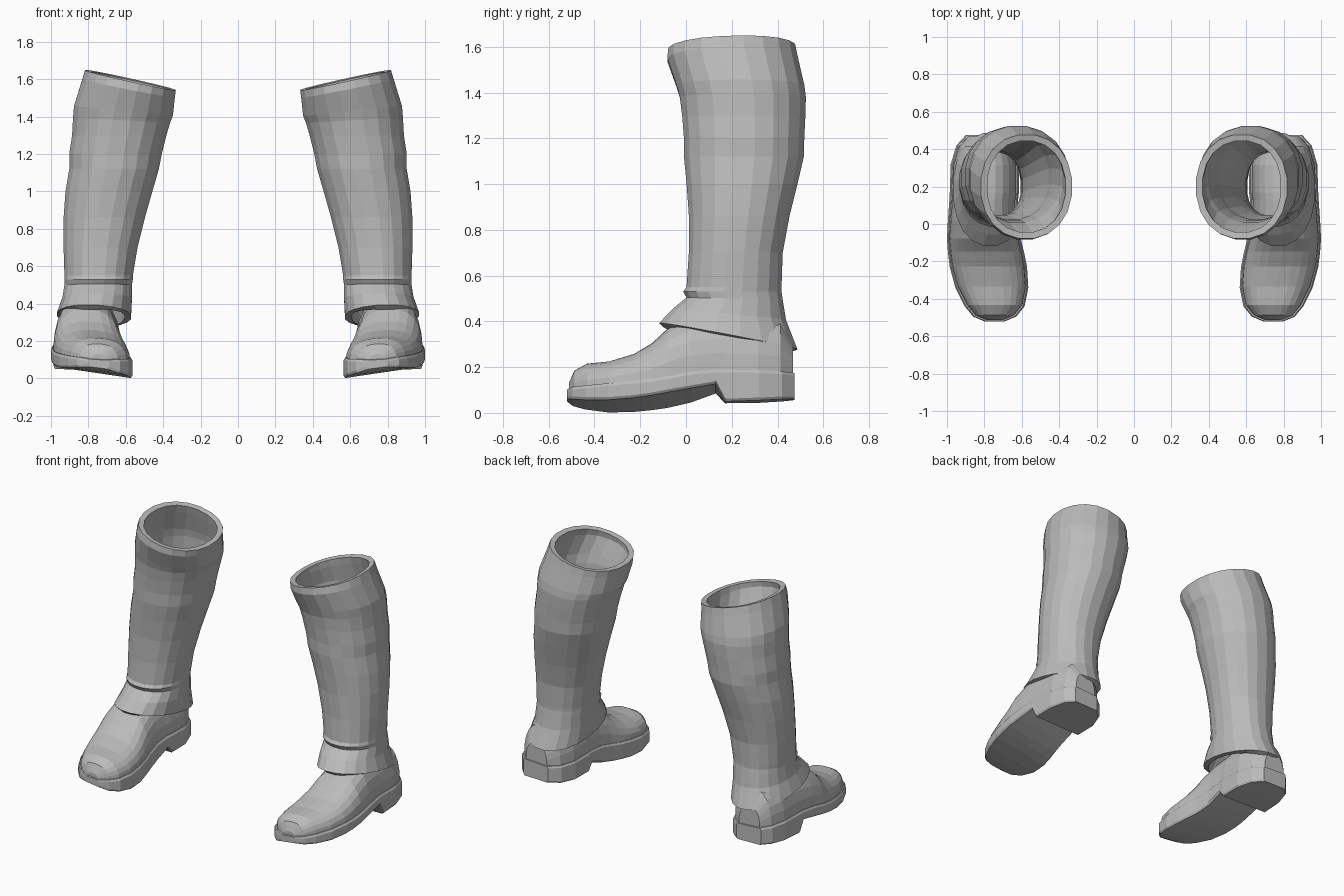
import bpy
import bmesh
from math import cos, sin, pi, copysign

cube = bpy.data.objects.get("Cube")
if cube:
    bpy.data.objects.remove(cube, do_unlink=True)

leather = bpy.data.materials.new("grey leather")
leather.use_nodes = True
grey = (0.5, 0.5, 0.5, 1.0)
leather.diffuse_color = grey
leather.node_tree.nodes["Principled BSDF"].inputs["Base Color"].default_value = grey


def power(value, exponent):
    """Signed power, used to square off round sections."""
    return copysign(abs(value) ** exponent, value)


def loft(name, rings, capped):
    """Skin a list of closed rings, then mirror the part to the other foot."""
    bm = bmesh.new()
    loops = [[bm.verts.new(point) for point in ring] for ring in rings]
    count = len(loops[0])
    for lower, upper in zip(loops, loops[1:]):
        for i in range(count):
            j = (i + 1) % count
            bm.faces.new((lower[i], lower[j], upper[j], upper[i]))
    if capped:
        bm.faces.new(loops[0])
        bm.faces.new(loops[-1])
    bmesh.ops.recalc_face_normals(bm, faces=bm.faces)
    mesh = bpy.data.meshes.new(name)
    bm.to_mesh(mesh)
    bm.free()
    mesh.materials.append(leather)
    obj = bpy.data.objects.new(name, mesh)
    bpy.context.collection.objects.link(obj)
    return obj


def mirror(obj):
    modifier = obj.modifiers.new("other foot", "MIRROR")
    modifier.use_mirror_merge = False


def shaft_ring(z, inner, outer, front, back, tilt_x, tilt_y, sides=20):
    """Oval leg section, tilted sideways and front to back."""
    cx, cy = (inner + outer) / 2, (front + back) / 2
    ring = []
    for i in range(sides):
        angle = 2 * pi * (i + 0.5) / sides
        dx = power(cos(angle), 0.93) * (outer - inner) / 2
        dy = power(sin(angle), 0.93) * (back - front) / 2
        ring.append((cx + dx, cy + dy, z + tilt_x * dx + tilt_y * dy))
    return ring


# Leg shaft from the rim to the flared cuff:
# height, inner x, outer x, front y, back y, side tilt, front tilt
shaft_sections = [
    (1.595, .33, .82, -.08, .48, .22, .03),
    (1.55, .335, .835, -.085, .49, .2, .02),
    (1.43, .345, .88, -.045, .52, .1, 0),
    (1.38, .36, .885, -.03, .527, .05, 0),
    (1.3, .38, .89, -.02, .525, 0, 0),
    (1.2, .405, .905, -.012, .52, 0, 0),
    (1.12, .42, .905, -.012, .518, 0, 0),
    (1, .455, .925, 0, .49, 0, 0),
    (.86, .495, .935, .01, .455, 0, 0),
    (.7, .535, .935, .01, .425, 0, 0),
    (.55, .56, .93, 0, .42, 0, 0),
    (.53, .56, .93, -.015, .42, 0, 0),
    (.5, .565, .93, 0, .425, 0, -.02),
    (.43, .565, .94, -.06, .44, .02, -.1),
    (.335, .57, .97, -.12, .49, .04, -.19),
]
shaft = loft("boot_shaft", [shaft_ring(*s) for s in shaft_sections], False)
wall = shaft.modifiers.new("leather thickness", "SOLIDIFY")
wall.thickness = 0.035
wall.offset = -1
mirror(shaft)

# Foot sections from toe to heel: y, inner x, outer x, welt height, top height
foot_sections = [
    (-.52, .69, .8, .1, .13),
    (-.495, .63, .86, .108, .185),
    (-.44, .585, .905, .112, .215),
    (-.34, .565, .955, .12, .225),
    (-.23, .572, .985, .13, .258),
    (-.15, .588, .995, .138, .305),
    (-.08, .605, 1, .15, .37),
    (.02, .62, .995, .17, .42),
    (.13, .62, .987, .18, .43),
    (.17, .615, .985, .18, .43),
    (.32, .615, .98, .178, .42),
    (.42, .65, .95, .174, .4),
    (.475, .715, .9, .17, .3),
]
# Underside height at the inner and outer edge for each foot section
underside = [
    (.05, .062), (.03, .06), (.015, .057), (.002, .057), (.004, .066),
    (.012, .077), (.022, .09), (.045, .108), (.085, .127), (.042, .05),
    (.044, .055), (.05, .06), (.056, .06),
]


def upper_ring(y, inner, outer, welt, top, steps=12):
    """Domed section of the shoe upper, set in slightly from the sole."""
    cx, half = (inner + outer) / 2, (outer - inner) / 2 - 0.012
    ring = []
    for i in range(steps + 1):
        angle = pi * i / steps
        x = power(cos(angle), 0.8) * half
        z = welt - 0.01 + (top - welt + 0.01) * power(sin(angle), 0.85)
        ring.append((cx + x, y * 0.985, z + 0.05 * x))
    return ring


def sole_ring(section, edges):
    """Flat sole section with a small bevel at the welt."""
    y, inner, outer, welt, top = section
    low, high = edges
    lean = 0.025 * (outer - inner)
    return [(inner + .008, y, low), (outer - .008, y, high),
            (outer, y, high + .012), (outer, y, welt + lean - .012),
            (outer - .008, y, welt + lean), (inner + .008, y, welt - lean),
            (inner, y, welt - lean - .012), (inner, y, low + .012)]


mirror(loft("shoe_upper", [upper_ring(*s) for s in foot_sections], True))
mirror(loft("sole_and_heel",
            [sole_ring(s, e) for s, e in zip(foot_sections, underside)], True))
